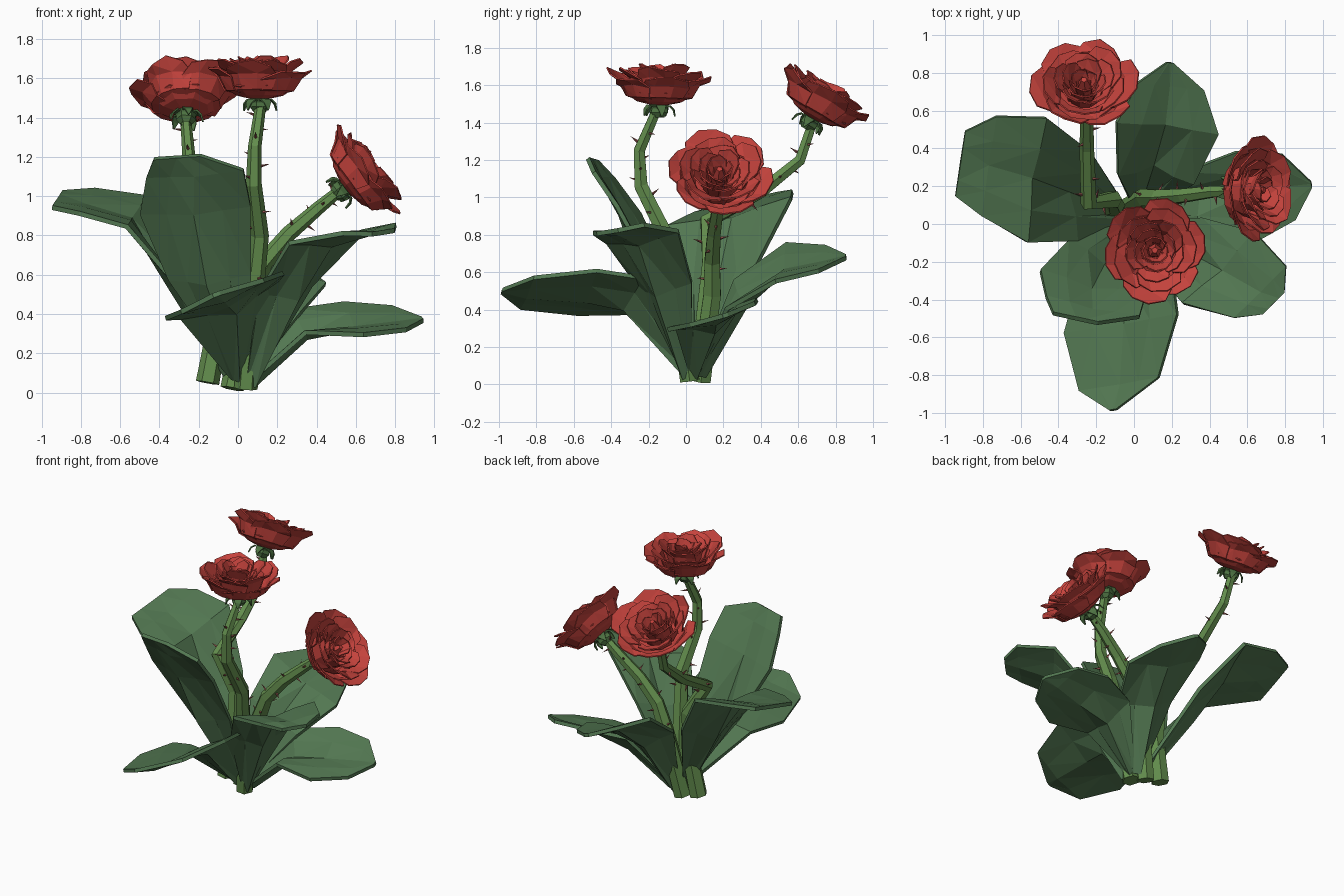
import bpy, bmesh, math, random
from mathutils import Vector, Matrix

if "Cube" in bpy.data.objects:
    bpy.data.objects.remove(bpy.data.objects["Cube"])

random.seed(4)


def material(name, rgb):
    m = bpy.data.materials.new(name)
    m.diffuse_color = (*rgb, 1)
    m.use_nodes = True
    m.node_tree.nodes["Principled BSDF"].inputs["Base Color"].default_value = m.diffuse_color
    return m


LEAF = material("leaf green", (0.085, 0.185, 0.083))
STEM = material("stem green", (0.125, 0.27, 0.075))
SEPAL = material("sepal green", (0.075, 0.17, 0.055))
PETAL = material("petal red", (0.56, 0.056, 0.046))
THORN = material("thorn brown", (0.32, 0.1, 0.085))


def make(name, bm, mat, thickness=0, offset=0):
    bmesh.ops.recalc_face_normals(bm, faces=bm.faces)
    me = bpy.data.meshes.new(name)
    bm.to_mesh(me)
    bm.free()
    me.materials.append(mat)
    ob = bpy.data.objects.new(name, me)
    bpy.context.collection.objects.link(ob)
    if thickness:
        s = ob.modifiers.new("thickness", 'SOLIDIFY')
        s.thickness, s.offset = thickness, offset
    return ob


def skin(bm, rows, closed=False):
    """Join rows of points with quads."""
    vs = [[bm.verts.new(p) for p in r] for r in rows]
    n = len(rows[0])
    for a, b in zip(vs, vs[1:]):
        for i in range(n if closed else n - 1):
            j = (i + 1) % n
            bm.faces.new((a[i], a[j], b[j], b[i]))
    return vs


def ring(n, r, z):
    return [(r * math.cos(a * math.tau / n), r * math.sin(a * math.tau / n), z) for a in range(n)]


# Leaves: folded blades that rise from the base and bend outwards
def leaf(name, side, widths, path):
    side, path = Vector(side), [Vector(p) for p in path]
    rows = []
    for i, (p, w) in enumerate(zip(path, (0.08, *widths))):
        along = path[min(i + 1, 4)] - path[max(i - 1, 0)]
        up = side.cross(along).normalized()
        if up.z < 0:
            up = -up
        fold = up * (0.02, 0.05, 0.025, 0.012, 0)[i]
        rows.append([p - side * w + fold, p - side * w * 0.5 + fold * 0.3, p - fold,
                     p + side * w * 0.5 + fold * 0.3, p + side * w + fold])
    bm = bmesh.new()
    skin(bm, rows)
    bmesh.ops.triangulate(bm, faces=bm.faces)
    make(name, bm, LEAF, 0.024)


leaf("front_leaf", (0.30, 0.05, 0.115), (.82, 1, .7, .06),
     [(0, 0, .07), (-.03, -.30, .44), (-.06, -.53, .47), (-.075, -.85, .48), (-.11, -.985, .5)])
leaf("tall_leaf", (0.28, -0.06, 0.02), (.74, 1, .88, .42),
     [(0, 0, .1), (-.15, -.18, .57), (-.22, -.33, .92), (-.22, -.45, 1.11), (-.31, -.5, 1.2)])
leaf("right_front_leaf", (0.19, 0.19, 0.03), (.7, 1, .72, .3),
     [(.07, 0, .04), (.27, -.13, .5), (.46, -.24, .77), (.67, -.36, .82), (.74, -.42, .815)])
leaf("right_leaf", (-0.05, 0.24, 0.08), (.7, 1, .72, .06),
     [(.07, .05, .05), (.33, .13, .32), (.59, .15, .35), (.82, .2, .365), (.94, .21, .37)])
leaf("back_leaf", (0.27, -0.03, -0.1), (.75, 1, .65, .06),
     [(.03, .08, .05), (.11, .28, .45), (.17, .52, .63), (.19, .73, .66), (.19, .855, .68)])
leaf("left_leaf", (0.05, 0.33, 0.075), (.72, 1, .8, .52),
     [(-.05, .05, .1), (-.31, .16, .57), (-.53, .24, .9), (-.77, .31, .96), (-.92, .32, .98)])


# Stems: bent six-sided tubes carrying thorns
def stem(name, path, thorn_from):
    path = [Vector(p) for p in path]
    bm, rows, n = bmesh.new(), [], len(path)
    thorns = bmesh.new()
    for i, p in enumerate(path):
        d = (path[min(i + 1, n - 1)] - path[max(i - 1, 0)]).normalized()
        q = Vector((0, 0, 1)).rotation_difference(d)
        r = 0.06 - 0.032 * i / (n - 1)
        rows.append([p + q @ Vector(v) for v in ring(6, r, 0)])
    vs = skin(bm, rows, True)
    bm.faces.new(vs[0])
    bm.faces.new(vs[-1])
    make(name, bm, STEM)
    turn = 0.5
    for i in range(thorn_from, n - 1):
        a, b = path[i], path[i + 1]
        q = Vector((0, 0, 1)).rotation_difference((b - a).normalized())
        for t in (0.15, 0.45, 0.75):
            turn += 2.3
            out = q @ Vector((math.cos(turn), math.sin(turn), 0.25)).normalized()
            r = 0.053 - 0.03 * (i + t) / (n - 1)
            rot = Vector((0, 0, 1)).rotation_difference(out).to_matrix().to_4x4()
            bmesh.ops.create_cone(thorns, cap_ends=True, segments=4, radius1=0.01, radius2=0, depth=0.06,
                                  matrix=Matrix.Translation(a.lerp(b, t) + out * (r + 0.02)) @ rot)
    make(name + "_thorns", thorns, THORN)


stem("middle_stem", [(.04, .02, .02), (.07, -.03, .4), (.11, -.11, .8), (.08, -.24, 1.06),
                     (.085, -.25, 1.25), (.115, -.16, 1.46)], 1)
stem("back_stem", [(-.155, .08, .05), (-.1, .1, .35), (-.11, .13, .65), (-.24, .11, .87),
                   (-.25, .4, 1.03), (-.25, .61, 1.2), (-.265, .67, 1.38)], 2)
stem("right_stem", [(-.03, .08, .02), (.06, .14, .48), (.13, .14, .66), (.26, .15, .81),
                    (.41, .17, .94), (.52, .175, 1.03)], 1)


# Flowers: nested rings of flared petals around a bud, above a small calyx
def flower(name, base, axis, spin):
    place = (Matrix.Translation(base) @ Vector((0, 0, 1)).rotation_difference(Vector(axis)).to_matrix().to_4x4()
             @ Matrix.Rotation(spin, 4, 'Z'))
    bm = bmesh.new()
    # petal count, rim radius, rim height, radius factor below the rim
    rings = ((6, .28, .165, .78), (5, .225, .19, .74), (5, .165, .2, .72), (4, .115, .205, .72), (3, .07, .2, .7))
    for k, (n, R, H, m) in enumerate(rings):
        for i in range(n):
            mid = (i + 0.5 * k) * math.tau / n + k * 0.3 + random.uniform(-.08, .08)
            lift, flare = random.uniform(-.025, .025), random.uniform(.93, 1.05)
            rows = []
            for r, h, w in ((min(.05, R * .6), 0.02, 1.0), (R * m * .8, .3 * H, 1.2),
                            (R * m, .75 * H, 1.3), (R, H, 0.9)):
                row = []
                for u in (-1, -.4, .3, 1):
                    a = mid + u * w * math.pi / n
                    rim = (h / H) ** 2
                    rr = r * (1 - .08 * u * u * rim + .04 * u) * (1 + (flare - 1) * rim)
                    z = h + (lift - .02 * u * u) * rim + random.uniform(-.012, .012) * rim
                    row.append((rr * math.cos(a), rr * math.sin(a), z))
                rows.append(row)
            skin(bm, rows)
    # closed underside and central bud
    skin(bm, [ring(8, .03, .005), ring(8, .12, .025), ring(8, .19, .07)], True)
    bud = skin(bm, [ring(5, .035, .02), ring(5, .035, .12), ring(5, .014, .185)], True)
    bm.faces.new(bud[-1])
    bmesh.ops.triangulate(bm, faces=bm.faces)
    make(name + "_petals", bm, PETAL, 0.008).matrix_world = place

    bm = bmesh.new()
    skin(bm, [ring(6, .028, -.06), ring(6, .048, -.035), ring(6, .045, -.015), ring(6, .055, .004)], True)
    # curled sepals
    for i in range(5):
        a = i * math.tau / 5
        o, s = Vector((math.cos(a), math.sin(a), 0)), Vector((-math.sin(a), math.cos(a), 0))
        skin(bm, [[o * r + s * w + Vector((0, 0, z)), o * r - s * w + Vector((0, 0, z))]
                  for r, w, z in ((.03, .025, -.005), (.06, .027, 0), (.08, .019, -.02), (.088, .003, -.055))])
    make(name + "_calyx", bm, SEPAL, 0.008).matrix_world = place


flower("middle_flower", (.11, -.145, 1.49), (0, 0.03, 1), 0.2)
flower("back_flower", (-.265, .67, 1.42), (0, .5, .86), 1.1)
flower("right_flower", (.54, .18, 1.04), (.8, 0, .6), 2.3)
